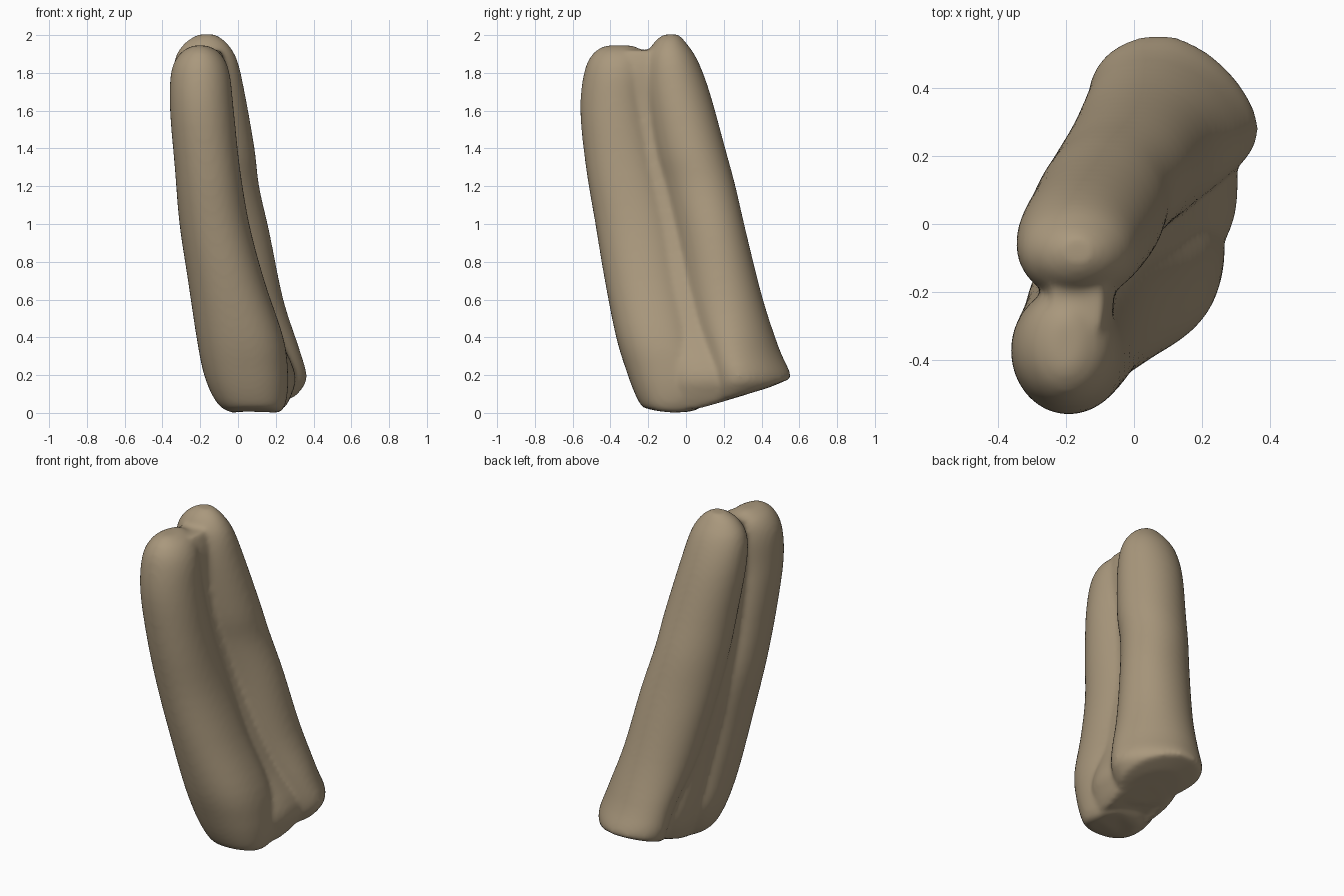
import bpy, bmesh, math

skin = bpy.data.materials.new("tan skin")
skin.diffuse_color = (0.40, 0.315, 0.205, 1)
SEG = 40

def lerp_rings(rings, t):
    """Catmull-Rom through the ring parameters."""
    i = min(int(t), len(rings) - 2)
    f = t - i
    p = [rings[max(0, min(len(rings) - 1, i + k))] for k in (-1, 0, 1, 2)]
    return [0.5 * (2 * b + (c - a) * f + (2 * a - 5 * b + 4 * c - d) * f * f
                   + (3 * b - a - 3 * c + d) * f ** 3) for a, b, c, d in zip(*p)]

def floor_height(y):
    """Sloping underside of the stump."""
    return max(0.0, 0.3 * y, 0.2 * (-0.1 - y))

def loft(bm, rings):
    """ring = z, x min, x max, y min, y max, shear, squareness"""
    loops = []
    n = (len(rings) - 1) * 4
    for k in range(n + 1):
        z, x0, x1, y0, y1, sh, ex = lerp_rings(rings, k / 4)
        cx, cy, rx = (x0 + x1) / 2, (y0 + y1) / 2, (x1 - x0) / 2
        ry = math.sqrt(max(1e-4, ((y1 - y0) / 2) ** 2 - (sh * rx) ** 2))
        loop = []
        for s in range(SEG):
            a = 2 * math.pi * s / SEG
            c, d = math.cos(a), math.sin(a)
            u = math.copysign(abs(c) ** (2 / ex), c)
            v = math.copysign(abs(d) ** (2 / ex), d)
            y = cy + ry * v - sh * rx * u
            zz = max(z, floor_height(y) + 0.1 * z)
            loop.append(bm.verts.new((cx + rx * u, y, zz)))
        loops.append(loop)
    for a, b in zip(loops, loops[1:]):
        for s in range(SEG):
            t = (s + 1) % SEG
            bm.faces.new((a[s], a[t], b[t], b[s]))
    for loop, step in ((loops[0], -1), (loops[-1], 1)):
        bm.faces.new(loop[::step])

front_finger = [
    (0.00, -0.03, 0.22, -0.18, 0.05, 0, 2.2),
    (0.03, -0.09, 0.245, -0.23, 0.08, 0, 2.3),
    (0.10, -0.14, 0.262, -0.27, 0.13, 0, 2.3),
    (0.22, -0.185, 0.265, -0.315, 0.15, 0, 2.3),
    (0.40, -0.22, 0.24, -0.37, 0.10, 0, 2.2),
    (0.70, -0.265, 0.14, -0.43, 0.03, 0, 2.1),
    (1.00, -0.31, 0.06, -0.48, -0.03, 0, 2.1),
    (1.30, -0.335, 0.01, -0.53, -0.12, 0, 2.1),
    (1.60, -0.36, -0.022, -0.56, -0.18, 0, 2.0),
    (1.80, -0.355, -0.045, -0.54, -0.19, 0, 2.0),
    (1.90, -0.31, -0.09, -0.495, -0.21, 0, 2.0),
    (1.945, -0.24, -0.16, -0.43, -0.28, 0, 2.0)]

back_finger = [
    (0.02, -0.03, 0.25, 0.14, 0.44, 0.2, 1.9),
    (0.11, -0.09, 0.325, 0.12, 0.52, 0.25, 1.8),
    (0.19, -0.125, 0.365, 0.12, 0.56, 0.25, 1.75),
    (0.34, -0.145, 0.325, 0.09, 0.495, 0.2, 1.9),
    (0.60, -0.20, 0.24, 0.00, 0.408, 0.0, 2.0),
    (0.95, -0.26, 0.168, -0.07, 0.32, -0.1, 2.0),
    (1.20, -0.295, 0.112, -0.13, 0.262, -0.1, 2.0),
    (1.40, -0.315, 0.088, -0.175, 0.208, -0.05, 2.0),
    (1.70, -0.345, 0.035, -0.22, 0.125, 0, 2.0),
    (1.87, -0.335, -0.005, -0.215, 0.06, 0, 2.0),
    (1.96, -0.28, -0.06, -0.17, 0.0, 0, 2.0),
    (2.003, -0.21, -0.12, -0.12, -0.04, 0, 2.0)]

# web of flesh filling the groove between the fingers
web = [
    (0.01, -0.05, 0.24, -0.14, 0.32, 0, 2.2),
    (0.10, -0.10, 0.285, -0.14, 0.36, 0, 2.3),
    (0.22, -0.14, 0.30, -0.14, 0.38, 0, 2.4),
    (0.50, -0.18, 0.18, -0.18, 0.26, 0, 2.4),
    (1.00, -0.25, 0.03, -0.26, 0.12, 0, 2.4),
    (1.50, -0.27, -0.05, -0.34, 0.00, 0, 2.3),
    (1.80, -0.27, -0.06, -0.36, -0.06, 0, 2.3),
    (1.92, -0.24, -0.09, -0.36, -0.09, 0, 2.2)]

# two fused fingers, merged into one skin
bm = bmesh.new()
for part in (front_finger, back_finger, web):
    loft(bm, part)
bmesh.ops.recalc_face_normals(bm, faces=bm.faces)
me = bpy.data.meshes.new("fused_fingers")
bm.to_mesh(me)
bm.free()
me.materials.append(skin)
ob = bpy.data.objects.new("fused_fingers", me)
bpy.context.collection.objects.link(ob)
rm = ob.modifiers.new("merge", 'REMESH')
rm.mode = 'VOXEL'
rm.voxel_size = 0.014
rm.use_smooth_shade = True
sm = ob.modifiers.new("soften", 'SMOOTH')
sm.factor = 0.5
sm.iterations = 10
